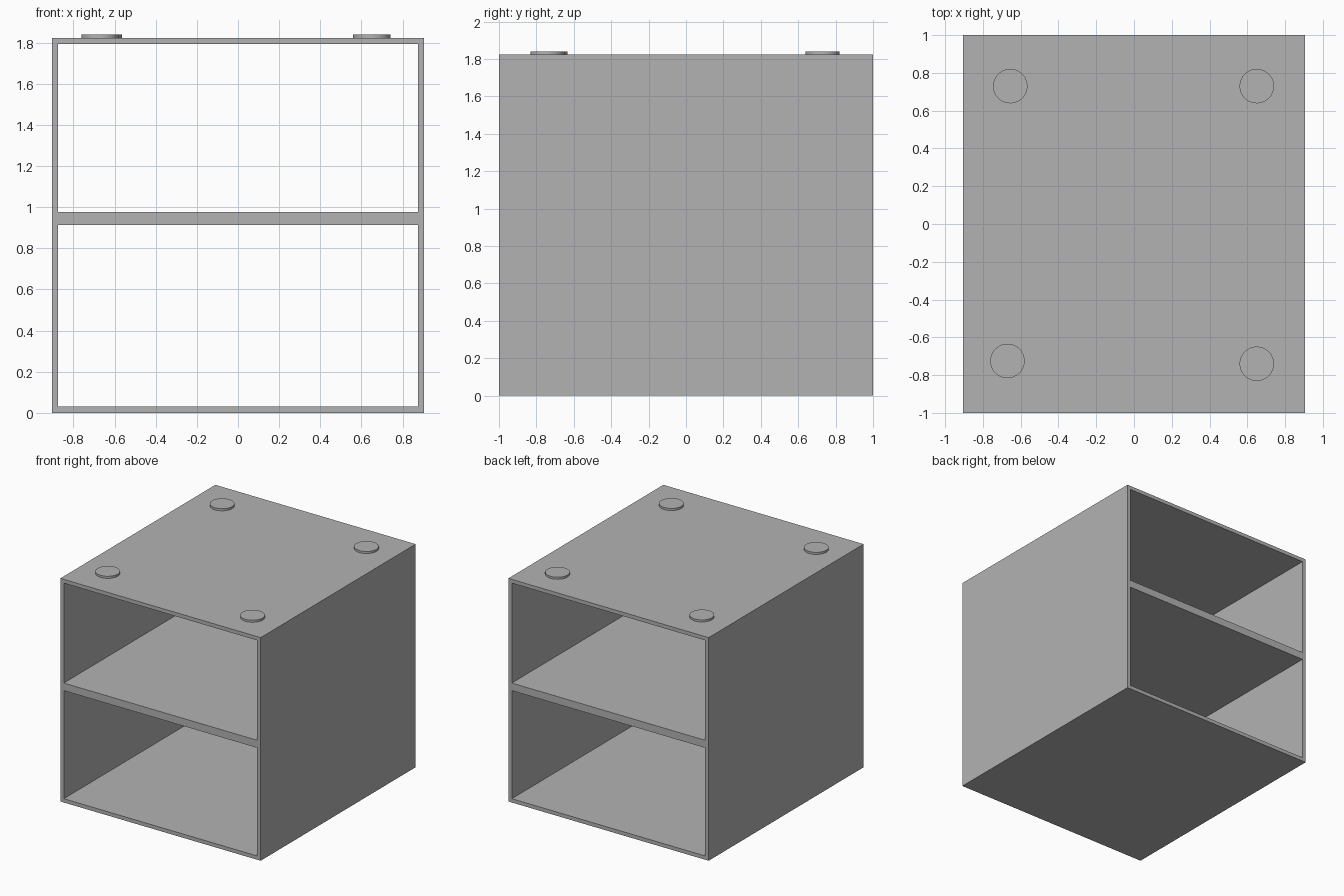
import bpy
import bmesh
from mathutils import Matrix, Vector

default = bpy.data.objects.get("Cube")
if default:
    bpy.data.objects.remove(default, do_unlink=True)

HALF_W, HALF_D, HEIGHT, WALL = 0.905, 1.0, 1.823, 0.031
SHELF_LOW, SHELF_HIGH = 0.914, 0.976
PAD_RADIUS, PAD_HEIGHT = 0.091, 0.017

grey = bpy.data.materials.new("plain grey")
grey.use_nodes = True
colour = (0.45, 0.45, 0.45, 1)
grey.diffuse_color = colour
grey.node_tree.nodes["Principled BSDF"].inputs["Base Color"].default_value = colour


def finish(bm, name):
    """Turn a bmesh into a named grey object."""
    bmesh.ops.recalc_face_normals(bm, faces=bm.faces)
    mesh = bpy.data.meshes.new(name)
    bm.to_mesh(mesh)
    bm.free()
    mesh.materials.append(grey)
    obj = bpy.data.objects.new(name, mesh)
    bpy.context.collection.objects.link(obj)
    return obj


# Cabinet: a two-opening front profile, extruded through the full depth
xs = [-HALF_W, WALL - HALF_W, HALF_W - WALL, HALF_W]
zs = [0, WALL, SHELF_LOW, SHELF_HIGH, HEIGHT - WALL, HEIGHT]
bm = bmesh.new()
grid = [[bm.verts.new((x, -HALF_D, z)) for x in xs] for z in zs]
for row in range(len(zs) - 1):
    for col in range(len(xs) - 1):
        if col == 1 and row % 2 == 1:
            continue  # open compartment
        bm.faces.new((grid[row][col], grid[row][col + 1],
                      grid[row + 1][col + 1], grid[row + 1][col]))
result = bmesh.ops.extrude_face_region(bm, geom=bm.faces[:], use_keep_orig=True)
moved = [g for g in result["geom"] if isinstance(g, bmesh.types.BMVert)]
bmesh.ops.translate(bm, verts=moved, vec=Vector((0, 2 * HALF_D, 0)))
finish(bm, "cabinet_frame")

# Low round pads near the corners of the top panel
pads = {
    "front_right_pad": (-0.67, -0.725),
    "front_left_pad": (0.65, -0.74),
    "back_right_pad": (-0.655, 0.73),
    "back_left_pad": (0.65, 0.73),
}
for name, (x, y) in pads.items():
    bm = bmesh.new()
    bmesh.ops.create_cone(
        bm, cap_ends=True, segments=64, radius1=PAD_RADIUS, radius2=PAD_RADIUS,
        depth=PAD_HEIGHT,
        matrix=Matrix.Translation((x, y, HEIGHT + PAD_HEIGHT / 2)))
    pad = finish(bm, name)
    bpy.ops.object.select_all(action="DESELECT")
    pad.select_set(True)
    bpy.context.view_layer.objects.active = pad
    bpy.ops.object.shade_smooth_by_angle()
